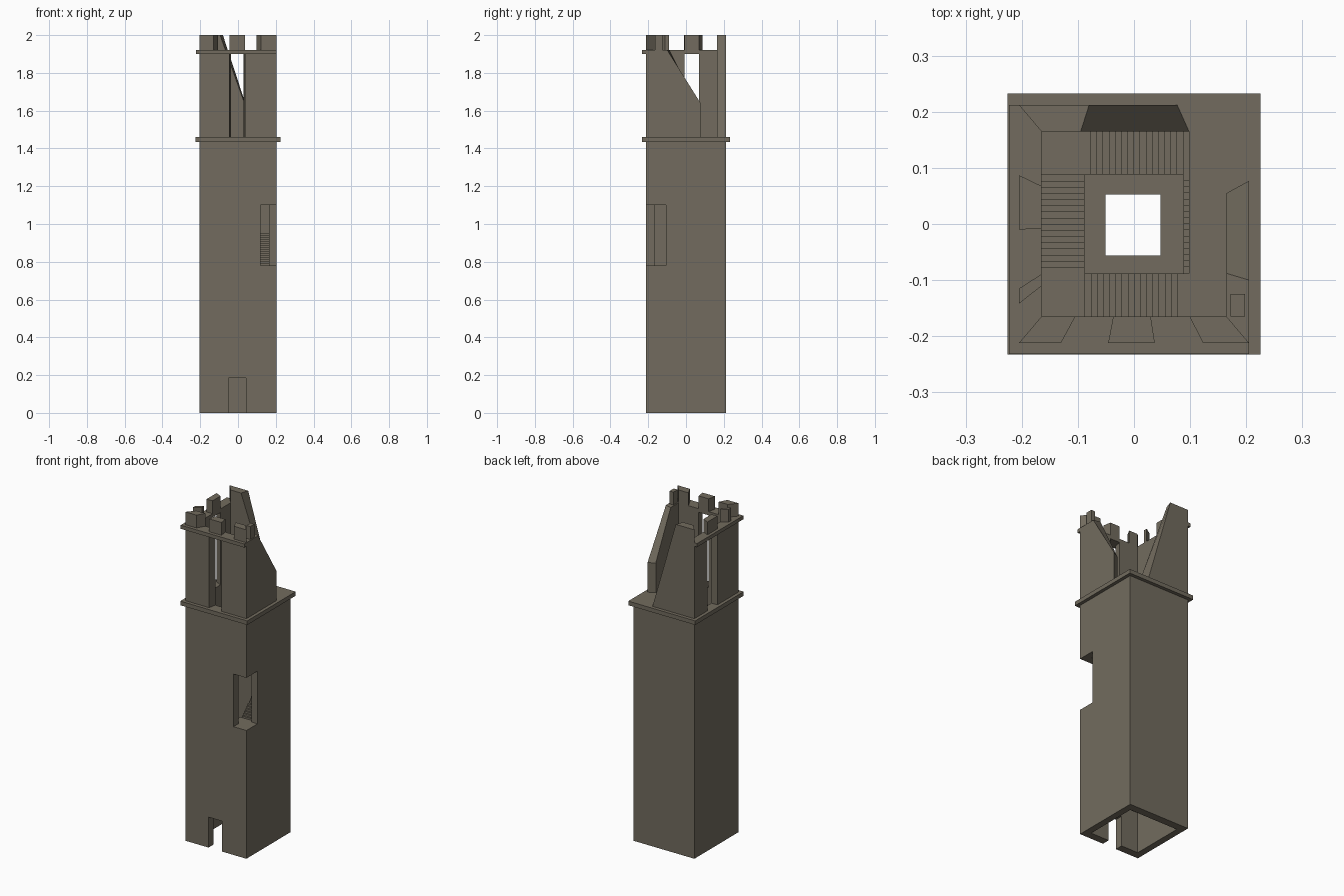
import bpy
from mathutils import Vector

cube = bpy.data.objects.get("Cube")
if cube:
    bpy.data.objects.remove(cube, do_unlink=True)

stone = bpy.data.materials.new("weathered_stone")
stone.use_nodes = True
colour = (0.168, 0.148, 0.112, 1)
stone.diffuse_color = colour
stone.node_tree.nodes["Principled BSDF"].inputs["Base Color"].default_value = colour

HX, HY, IN = 0.205, 0.212, 0.165     # outer half widths, inner half width
LEDGE, TOP = 1.46, 2.0
PARAPET = 1.922


def prism(name, loop_a, loop_b):
    """Solid between two matching outlines."""
    n = len(loop_a)
    faces = [tuple(range(n)), tuple(reversed(range(n, 2 * n)))]
    faces += [((i + 1) % n, i, n + i, n + (i + 1) % n) for i in range(n)]
    mesh = bpy.data.meshes.new(name)
    mesh.from_pydata([Vector(p) for p in loop_a + loop_b], [], faces)
    # keep normals outward whichever way the outline runs
    import bmesh
    bm = bmesh.new()
    bm.from_mesh(mesh)
    bmesh.ops.recalc_face_normals(bm, faces=bm.faces)
    bm.to_mesh(mesh)
    bm.free()
    mesh.materials.append(stone)
    ob = bpy.data.objects.new(name, mesh)
    bpy.context.collection.objects.link(ob)
    return ob


def box(name, x0, x1, y0, y1, z0, z1):
    flat = [(x0, y0), (x1, y0), (x1, y1), (x0, y1)]
    return prism(name, [(x, y, z0) for x, y in flat], [(x, y, z1) for x, y in flat])


def cut(target, *cutters):
    for c in cutters:
        m = target.modifiers.new("cut", "BOOLEAN")
        m.operation, m.solver, m.object = "DIFFERENCE", "EXACT", c
        c.hide_render = True
        c.hide_set(True)
        c.display_type = "WIRE"


def place(side, t, z, inner):
    d = IN if inner else (HY if side in ("front", "back") else HX)
    return {"front": (t, -d, z), "back": (t, d, z),
            "left": (-d, t, z), "right": (d, t, z)}[side]


def wall(name, side, outline):
    """Wall piece; outline points are (outer position, inner position, height)."""
    return prism(name, [place(side, a, z, False) for a, b, z in outline],
                 [place(side, b, z, True) for a, b, z in outline])


def panel(name, side, a, b, z0, z1):
    """Upright wall piece whose ends taper inwards."""
    k = IN / (HX if side in ("front", "back") else HY)
    return wall(name, side, [(a, a * k, z0), (b, b * k, z0), (b, b * k, z1), (a, a * k, z1)])


# Shaft with hollow core, doorway and broken corner window
shaft = box("tower_shaft", -HX, HX, -HY, HY, 0, 1.44)
core = box("core_cutter", -IN, IN, -IN, IN, -0.1, 1.6)
door = box("door_cutter", -0.05, 0.042, -0.3, -0.1, -0.05, 0.185)
window = box("window_cutter", 0.118, 0.3, -0.3, -0.105, 0.78, 1.1)
cut(shaft, core, door, window)

# String course around the top of the shaft
course = box("lower_ledge", -0.225, 0.225, -0.233, 0.233, 1.435, LEDGE)
cut(course, core)

# Belfry walls, broken at the rear corner
for side, a, b, end in (("front", -0.046, 0.037, HX), ("left", -0.01, 0.087, HY)):
    panel(side + "_belfry_wall_a", side, -end, a, LEDGE, 1.9)
    panel(side + "_belfry_wall_b", side, b, end, LEDGE, 1.9)
    panel(side + "_centre_merlon", side, a, b, PARAPET, TOP)
wall("broken_back_wall", "back", [(-HX, -IN, LEDGE), (0.077, 0.098, LEDGE),
                                  (-0.08, -0.095, TOP), (-HX, -IN, TOP)])
wall("broken_side_wall", "right", [(-HY, -IN, LEDGE), (0.077, 0.055, LEDGE),
                                   (0.077, 0.055, 1.64), (-0.1, -0.088, PARAPET),
                                   (-HY, -IN, PARAPET)])

# Upper ledge along the two surviving sides
box("front_upper_ledge", -0.223, HX, -0.232, -IN, 1.9, PARAPET)
box("side_upper_ledge", -0.223, -IN, -IN, HY, 1.9, PARAPET)

# Remaining merlons
panel("front_merlon_a", "front", -HX, -0.13, PARAPET, TOP)
panel("front_merlon_b", "front", 0.123, HX, PARAPET, TOP)
panel("small_side_merlon", "left", -0.142, -0.115, PARAPET, TOP)
box("loose_merlon", 0.172, 0.198, -0.165, -0.125, PARAPET, TOP)

# Winding stair: one flight per side, with square corner landings
STEPS, RISE, EDGE = 16, 0.17, 0.088
TURN = {"right": lambda t, d, z: (d, t, z), "back": lambda t, d, z: (-t, d, z),
        "left": lambda t, d, z: (-d, -t, z), "front": lambda t, d, z: (t, -d, z)}
order = ["right", "back", "left", "front"]
for i in range(8):
    side, z0 = order[i % 4], 0.10 + i * RISE
    run, up = 2 * EDGE / STEPS, RISE / STEPS
    outline = [(-EDGE, z0 - 0.025)]
    for s in range(STEPS):
        outline += [(-EDGE + s * run, z0 + (s + 1) * up),
                    (-EDGE + (s + 1) * run, z0 + (s + 1) * up)]
    outline.append((EDGE, z0 + RISE - 0.025))
    put = TURN[side]
    prism(f"stair_flight_{i + 1}", [put(t, EDGE, z) for t, z in outline],
          [put(t, IN, z) for t, z in outline])
    corners = [(EDGE, EDGE), (IN, EDGE), (IN, IN), (EDGE, IN)]
    z1 = z0 + RISE
    prism(f"stair_landing_{i + 1}", [put(t, d, z1 - 0.025) for t, d in corners],
          [put(t, d, z1) for t, d in corners])

# Top walkway and the collar round the stair well
box("top_walkway", 0.098, IN, -EDGE, IN, 1.435, LEDGE)
collar = box("well_collar", -EDGE, EDGE, -EDGE, EDGE, 0.19, 0.21)
well = box("well_cutter", -0.051, 0.047, -0.056, 0.053, 0, 0.4)
cut(collar, well)
